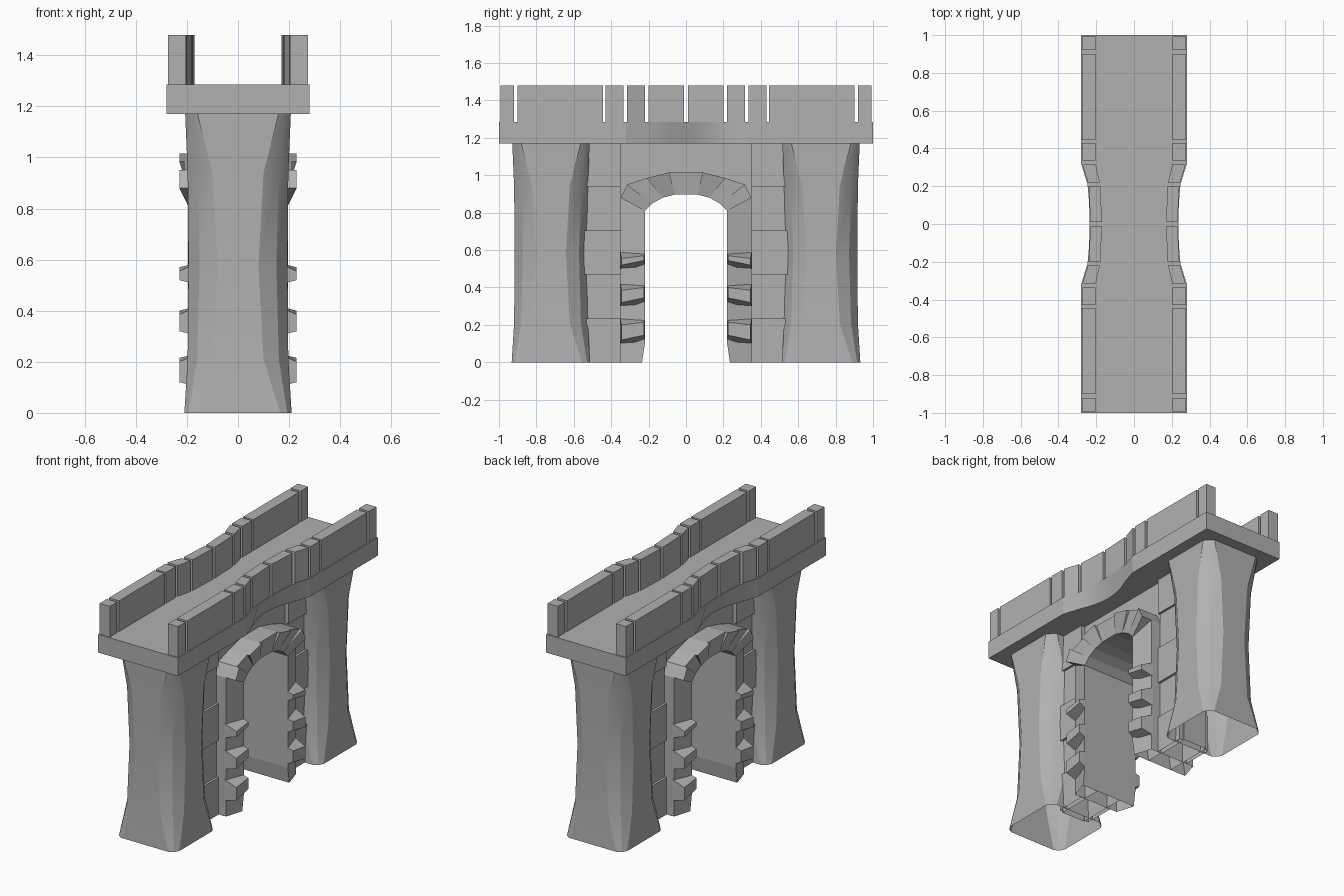
import bpy, bmesh, math

if "Cube" in bpy.data.objects:
    bpy.data.objects.remove(bpy.data.objects["Cube"])

stone = bpy.data.materials.new("stone")
stone.diffuse_color = (.44, .44, .44, 1)
stone.use_nodes = True
stone.node_tree.nodes["Principled BSDF"].inputs["Base Color"].default_value = stone.diffuse_color


def loft(name, rings):
    """Skin a list of equally long closed rings; ends on the ground stay open."""
    bm = bmesh.new()
    rows = [[bm.verts.new(p) for p in r] for r in rings]
    n = len(rows[0])
    for a, b in zip(rows, rows[1:]):
        for i in range(n):
            j = (i + 1) % n
            bm.faces.new((a[i], a[j], b[j], b[i]))
    bm.faces.new(rows[0][::-1])
    bm.faces.new(rows[-1])
    bmesh.ops.recalc_face_normals(bm, faces=bm.faces)
    ground = [f for f in bm.faces if all(abs(v.co.z) < 1e-4 for v in f.verts)]
    bmesh.ops.delete(bm, geom=ground, context='FACES_ONLY')
    mesh = bpy.data.meshes.new(name)
    bm.to_mesh(mesh)
    bm.free()
    mesh.materials.append(stone)
    ob = bpy.data.objects.new(name, mesh)
    bpy.context.collection.objects.link(ob)
    return ob


def smooth(ob, angle):
    bpy.ops.object.select_all(action='DESELECT')
    ob.select_set(True)
    bpy.context.view_layer.objects.active = ob
    bpy.ops.object.shade_smooth_by_angle(angle=math.radians(angle))


def rect(x0, x1, y0, y1, z):
    return [(x0, y0, z), (x1, y0, z), (x1, y1, z), (x0, y1, z)]


def tower_ring(cy, z, h, m, f):
    """Twelve-sided rounded square: side h, corner m, flat half width f."""
    pts = []
    for k in range(4):
        for x, y in [(h, f), (m, m), (f, h)]:
            for _ in range(k):
                x, y = -y, x
            pts.append((x, cy + y, z))
    return pts


# Towers: flared foot and head, chamfered waisted shaft, open underneath
SECTIONS = [(0, .21, .193, .165), (.21, .197, .16, .1),
            (.58, .194, .15, .08), (.94, .197, .16, .1),
            (1.175, .207, .185, .16)]
for s in (-1, 1):
    tower = loft("tower", [tower_ring(s * .722, *sec) for sec in SECTIONS])
    smooth(tower, 22)


# Deck: a slab with a pinched middle, hollowed further along its lower edge
def edge(y, mid=.235):
    a = abs(y)
    if a >= .32:
        return .28
    if a >= .21:
        return .246 + .034 * (a - .21) / .11
    return mid + (.246 - mid) * (a / .21) ** 2


ys = [-1, -.32, -.21, -.14, -.07, 0, .07, .14, .21, .32, 1]


def deck_ring(z, mid):
    return ([(edge(y, mid), y, z) for y in ys] +
            [(-edge(y, mid), y, z) for y in ys[::-1]])


deck = loft("deck", [deck_ring(1.17, .195), deck_ring(1.285, .235)])
smooth(deck, 14)

# Parapet: merlons following the deck edge
for side in (-1, 1):
    for end in (-1, 1):
        for a, b in [(.92, .993), (.445, .9), (.335, .43), (.22, .315), (.01, .2)]:
            y0, y1 = end * a, end * b
            o0, o1 = edge(y0) - .005, edge(y1) - .005
            i0, i1 = (o - .06 - .25 * (o - .23) for o in (o0, o1))
            base = [(o0, y0), (o1, y1), (i1, y1), (i0, y0)]
            loft("merlon", [[(side * x, y, z) for x, y in base] for z in (1.283, 1.48)])

# Arch curves (y, z), mirrored across the opening
inner = [(.22, .81), (.18, .85), (.125, .88), (.06, .897)]
outer = [(.35, .88), (.315, .95), (.21, .985), (.09, 1.015)]
inner = inner + [(-y, z) for y, z in inner[::-1]]
outer = outer + [(-y, z) for y, z in outer[::-1]]

# Curtain wall with the arched opening
profile = [(.56, 0), (.56, 1.175), (-.56, 1.175), (-.56, 0), (-.235, 0), (-.22, .1)]
profile += inner[::-1] + [(.22, .1), (.235, 0)]
loft("wall", [[(x, y, z) for y, z in profile] for x in (-.085, .085)])

# Voussoirs: stones through the arch, alternately proud of the wall
for i in range(len(inner) - 1):
    w = .23 if i % 2 == 0 else .212
    quad = [(inner[i], .195), (inner[i + 1], .195), (outer[i + 1], w), (outer[i], w)]
    loft("arch_stone", [[(s * x, y, z) for (y, z), x in quad] for s in (-1, 1)])

for s in (-1, 1):
    # Jamb pillar, toed back at the foot and raked back from the opening
    side = [(.235, 0, .195), (.22, .1, .195), (.22, .81, .195),
            (.35, .88, .16), (.35, 0, .16)]
    loft("jamb", [[(f * x, s * y, z) for y, z, x in side] for f in (-1, 1)])

    for face in (-1, 1):
        # Projecting wedge stones on the jambs
        for z0, z1 in [(.1, .235), (.3, .42), (.5, .59)]:
            back = [(.22, z0), (.352, z0), (.352, z1), (.22, z1)]
            front = [(.224, z0 + .045), (.345, z0 + .02), (.345, z1 - .035), (.224, z1 - .02)]
            loft("jamb_stone", [[(face * x, s * y, z) for y, z in ring]
                                for x, ring in ((.15, back), (.23, front))])

        # Alternating wall courses between jamb and tower
        for k in range(5):
            d = .11 if k % 2 == 0 else .095
            x0, x1 = sorted((face * .08, face * d))
            y0, y1 = sorted((s * .35, s * .55))
            loft("wall_course", [rect(x0, x1, y0, y1, .235 * k),
                                 rect(x0, x1, y0, y1, .235 * (k + 1))])
